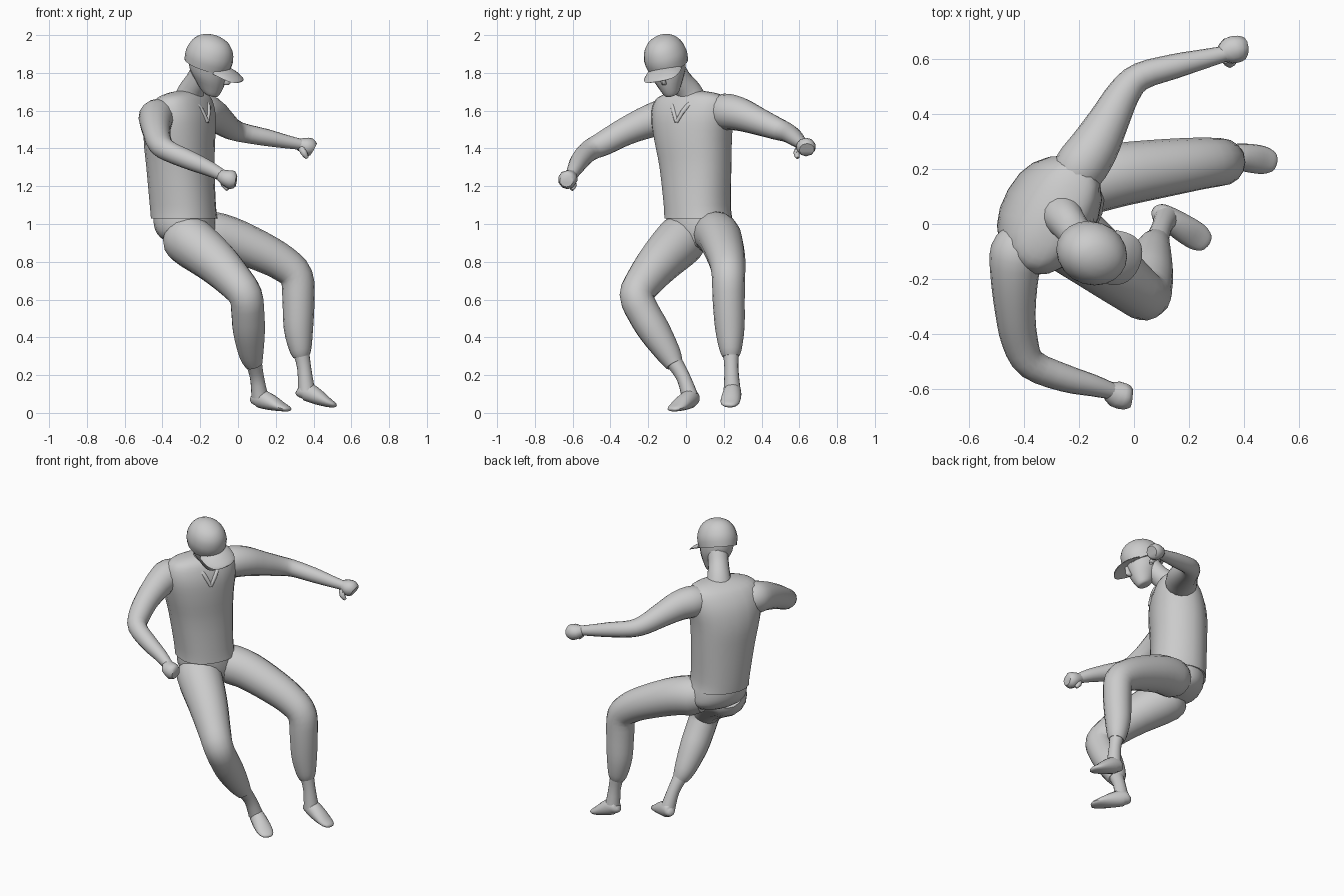
import bpy, bmesh, math
from mathutils import Vector, Matrix


def spline(rows, steps):
    """Catmull-Rom through rows of (x, y, z, ru, rv)."""
    out = []
    for i in range(len(rows) - 1):
        a, b = rows[max(i - 1, 0)], rows[i]
        c, d = rows[i + 1], rows[min(i + 2, len(rows) - 1)]
        for s in range(steps):
            t = s / steps
            out.append([0.5 * (2 * q + (r - p) * t + (2 * p - 5 * q + 4 * r - w) * t * t
                               + (3 * q - p - 3 * r + w) * t ** 3)
                        for p, q, r, w in zip(a, b, c, d)])
    return out + [list(rows[-1])]


def loft(name, rows, ref=(0, 0, 1), axes=None, sides=16, steps=3, power=2.0, matrix=None, droop=0):
    """Skin of elliptical rings; ring axes are fixed (axes) or follow the path (ref)."""
    rows = [tuple(r) if len(r) == 5 else (*r, r[3]) for r in rows]
    rows = spline(rows, steps)
    bm, rings = bmesh.new(), []
    for i, r in enumerate(rows):
        p = Vector(r[:3])
        if axes:
            u, v = Vector(axes[0]), Vector(axes[1])
        else:
            t = Vector(rows[min(i + 1, len(rows) - 1)][:3]) - Vector(rows[max(i - 1, 0)][:3])
            t.normalize()
            u = Vector(ref) - t * t.dot(Vector(ref))
            u.normalize()
            v = t.cross(u)
        ring = []
        for k in range(sides):
            a = 2 * math.pi * k / sides
            c, s = math.cos(a), math.sin(a)
            c = math.copysign(abs(c) ** (2 / power), c)
            s = math.copysign(abs(s) ** (2 / power), s)
            co = p + u * c * r[3] + v * s * r[4]
            co.z -= droop * co.y ** 2
            ring.append(bm.verts.new(co))
        rings.append(ring)
    for lo, hi in zip(rings, rings[1:]):
        for k in range(sides):
            n = (k + 1) % sides
            bm.faces.new((lo[k], lo[n], hi[n], hi[k]))
    bm.faces.new(rings[0][::-1])
    bm.faces.new(rings[-1])
    if matrix:
        bm.transform(matrix)
    bmesh.ops.recalc_face_normals(bm, faces=bm.faces)
    me = bpy.data.meshes.new(name)
    bm.to_mesh(me)
    bm.free()
    ob = bpy.data.objects.new(name, me)
    bpy.context.collection.objects.link(ob)
    bpy.ops.object.select_all(action='DESELECT')
    ob.select_set(True)
    bpy.context.view_layer.objects.active = ob
    bpy.ops.object.shade_smooth_by_angle(angle=math.radians(45))
    return ob


# Torso is turned 30 degrees towards the front
body = ((0.5, 0.866, 0), (0.866, -0.5, 0))
loft("shirt", [(-.285, .065, 1.03, .178, .168), (-.292, .06, 1.1, .175, .168),
               (-.305, .05, 1.3, .192, .168), (-.31, .037, 1.45, .212, .172),
               (-.302, .032, 1.57, .228, .158), (-.288, .033, 1.655, .212, .12),
               (-.275, .033, 1.69, .15, .08), (-.27, .03, 1.705, .06, .04)],
     axes=body, sides=20, power=2.25)
loft("hips", [(-.285, .065, 1.07, .165, .155), (-.28, .07, .99, .175, .155),
              (-.265, .075, .93, .165, .135), (-.235, .075, .885, .1, .09),
              (-.225, .075, .87, .03, .03)], axes=body, sides=20, power=2.2)

# V-shaped neckline trim
for side, top in (("left", (-.2, .09, 1.68)), ("right", (-.3, -.06, 1.68))):
    mid = (Vector(top) + Vector((-.163, -.05, 1.54))) / 2 + Vector((.025, -.015, .012))
    loft("collar_" + side, [(*top, .014), (*mid, .013), (-.163, -.05, 1.54, .01)], sides=8)

# Trousers
loft("left_trouser_leg", [(-.24, .145, .95, .09), (-.17, .155, .95, .118), (-.05, .18, .925, .116),
                          (.12, .205, .855, .105), (.24, .22, .79, .095), (.31, .225, .72, .088),
                          (.32, .226, .6, .085), (.32, .232, .45, .078), (.33, .236, .34, .06),
                          (.337, .238, .3, .045)], ref=(0, 1, 0))
loft("right_trouser_leg", [(-.31, .02, .96, .1), (-.27, -.02, .92, .135), (-.13, -.13, .81, .12),
                           (-.02, -.22, .7, .1), (.04, -.262, .62, .09), (.052, -.225, .53, .088),
                           (.058, -.165, .43, .085), (.07, -.09, .31, .065),
                           (.085, -.06, .255, .047)], ref=(.184, .116, .092))

# Ankles and feet
loft("left_ankle", [(.33, .237, .34, .045), (.35, .24, .24, .037), (.362, .244, .12, .045)], ref=(0, 1, 0))
loft("right_ankle", [(.08, -.07, .28, .045), (.1, -.015, .19, .037), (.115, .02, .09, .044)], ref=(1, 0, 0))
loft("left_foot", [(.312, .25, .12, .015, .015), (.325, .25, .115, .035, .032),
                   (.36, .247, .115, .045, .05), (.42, .24, .085, .052, .042),
                   (.475, .232, .056, .05, .026), (.51, .226, .042, .034, .014),
                   (.52, .224, .038, .012, .005)], ref=(0, 1, 0))
loft("right_foot", [(.072, .053, .078, .015, .015), (.085, .045, .075, .032, .032),
                    (.115, .027, .077, .042, .05), (.175, -.012, .055, .05, .042),
                    (.23, -.047, .032, .05, .024), (.262, -.07, .02, .034, .013),
                    (.27, -.076, .016, .012, .005)], ref=(.54, .84, 0))

# Arms
loft("left_arm", [(-.25, .13, 1.59, .07), (-.2, .2, 1.595, .095), (-.145, .28, 1.583, .09),
                  (-.09, .38, 1.545, .074), (-.035, .48, 1.505, .06), (.025, .538, 1.483, .051),
                  (.15, .575, 1.458, .045), (.25, .6, 1.437, .036), (.34, .622, 1.42, .028)])
loft("right_arm", [(-.4, -.03, 1.56, .07), (-.425, -.1, 1.565, .098), (-.435, -.19, 1.545, .088),
                   (-.432, -.32, 1.49, .074), (-.415, -.43, 1.43, .066), (-.372, -.512, 1.388, .056),
                   (-.25, -.562, 1.335, .05), (-.15, -.588, 1.292, .04), (-.07, -.612, 1.25, .029)])

# Fists with thumbs
loft("left_fist", [(.315, .615, 1.425, .026), (.345, .63, 1.415, .043, .05), (.38, .638, 1.405, .05, .05),
                   (.4, .64, 1.395, .036, .04)], sides=10, steps=2)
loft("left_thumb", [(.335, .6, 1.4, .018), (.35, .585, 1.375, .017), (.365, .592, 1.35, .01)],
     ref=(1, 0, 0), sides=8, steps=2)
loft("right_fist", [(-.095, -.603, 1.262, .03), (-.065, -.62, 1.245, .043, .05),
                    (-.03, -.63, 1.232, .05, .048), (-.01, -.633, 1.228, .032, .036)], sides=10, steps=2)
loft("right_thumb", [(-.08, -.605, 1.23, .018), (-.07, -.595, 1.205, .017), (-.055, -.605, 1.182, .01)],
     ref=(1, 0, 0), sides=8, steps=2)

# Neck
loft("neck", [(-.265, .035, 1.64, .085), (-.25, .015, 1.7, .07), (-.215, -.03, 1.76, .062),
              (-.18, -.07, 1.83, .062)], ref=(0, 1, 0))

# Head and cap, bowed and turned
pose = (Matrix.Translation((-.152, -.105, 1.868)) @ Matrix.Rotation(math.radians(-17), 4, 'Z')
        @ Matrix.Rotation(math.radians(20), 4, 'Y') @ Matrix.Rotation(math.radians(10), 4, 'X'))
up = ((0, 1, 0), (1, 0, 0))
loft("head", [(.065, 0, -.178, .02, .022), (.058, 0, -.17, .04, .045), (.04, 0, -.13, .062, .075),
              (.015, 0, -.07, .09, .105), (0, 0, .01, .103, .118)], axes=up, matrix=pose)
loft("nose", [(.118, 0, -.03, .008, .012), (.13, 0, -.08, .015, .018), (.115, 0, -.098, .008, .01)],
     axes=up, sides=8, matrix=pose)
loft("cap", [(-.005, 0, -.035, .108, .124), (-.005, 0, .02, .115, .13), (-.005, 0, .075, .1, .115),
             (-.005, 0, .112, .07, .083), (-.005, 0, .13, .035, .042), (-.005, 0, .135, .008, .01)],
     axes=up, sides=20, matrix=pose)
loft("cap_brim", [(.07, 0, -.012, .1, .012), (.13, 0, -.018, .1, .01), (.175, 0, -.032, .082, .008),
                  (.198, 0, -.042, .05, .006), (.205, 0, -.045, .02, .004)],
     axes=((0, 1, 0), (0, 0, 1)), matrix=pose, droop=2.5)
